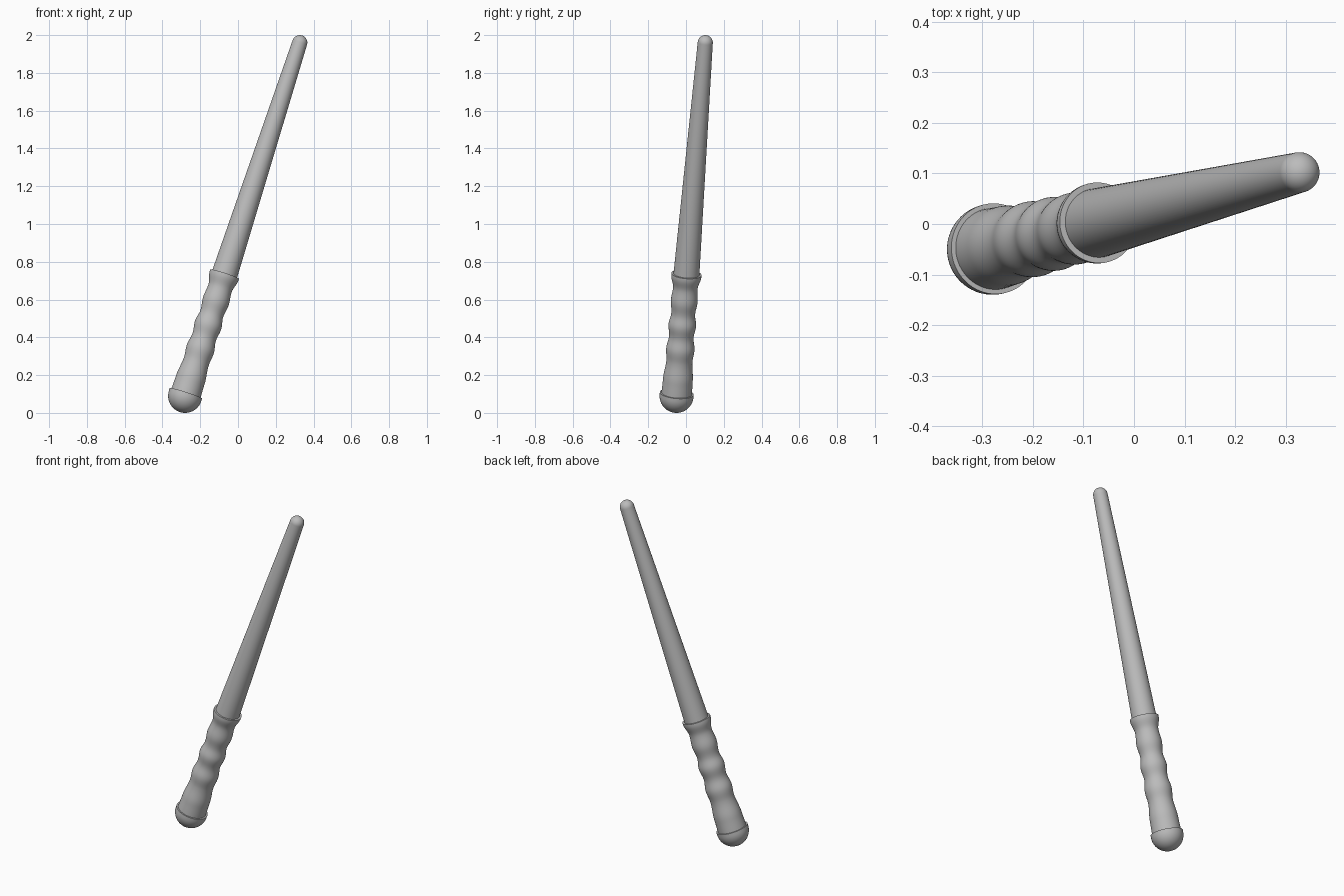
import bpy, bmesh, math
from mathutils import Vector

if "Cube" in bpy.data.objects:
    bpy.data.objects.remove(bpy.data.objects["Cube"])

ORIGIN = Vector((-0.28, -0.05, 0.09))   # centre of the pommel
TIP = Vector((0.327, 0.102, 1.96))      # centre of the rounded tip
AXIS = TIP - ORIGIN
LENGTH = AXIS.length
ROT = AXIS.to_track_quat('Z', 'Y')
SIDES = 64

grey = bpy.data.materials.new("plain grey")
grey.diffuse_color = (0.5, 0.5, 0.5, 1)
grey.use_nodes = True
grey.node_tree.nodes["Principled BSDF"].inputs["Base Color"].default_value = grey.diffuse_color


def lathe(name, profile):
    """Spin (radius, distance) points around the leaning axis."""
    bm = bmesh.new()
    rings = []
    for r, t in profile:
        if r < 1e-5:
            rings.append([bm.verts.new((0, 0, t))])
        else:
            rings.append([bm.verts.new((r * math.cos(2 * math.pi * i / SIDES),
                                        r * math.sin(2 * math.pi * i / SIDES), t))
                          for i in range(SIDES)])
    for a, b in zip(rings, rings[1:]):
        for i in range(SIDES):
            j = (i + 1) % SIDES
            if len(a) == 1:
                bm.faces.new((a[0], b[j], b[i]))
            elif len(b) == 1:
                bm.faces.new((a[i], a[j], b[0]))
            else:
                bm.faces.new((a[i], a[j], b[j], b[i]))
    bmesh.ops.recalc_face_normals(bm, faces=bm.faces)
    for v in bm.verts:
        v.co = ORIGIN + ROT @ v.co
    me = bpy.data.meshes.new(name)
    bm.to_mesh(me)
    bm.free()
    me.materials.append(grey)
    ob = bpy.data.objects.new(name, me)
    bpy.context.collection.objects.link(ob)
    bpy.ops.object.select_all(action='DESELECT')
    ob.select_set(True)
    bpy.context.view_layer.objects.active = ob
    bpy.ops.object.shade_smooth_by_angle(angle=math.radians(40))
    return ob


# pommel: half ball with a short straight rim and flat top
R = 0.09
ball = [(R * math.sin(a), -R * math.cos(a))
        for a in (math.pi / 2 * k / 16 for k in range(17))]
lathe("pommel", ball + [(R, 0.014), (0, 0.014)])

# grip: swelling finger ridges that flare into a collar
keys = [(0.0, 0.081), (0.09, 0.079), (0.195, 0.069), (0.26, 0.075), (0.33, 0.065),
        (0.395, 0.073), (0.46, 0.063), (0.53, 0.071), (0.60, 0.065), (0.672, 0.08)]
grip = [(0, 0.0), (keys[0][1], 0.0)]
for (t0, r0), (t1, r1) in zip(keys, keys[1:]):
    for k in range(1, 9):
        u = k / 8
        s = (1 - math.cos(math.pi * u)) / 2
        grip.append((r0 + (r1 - r0) * s, t0 + (t1 - t0) * u))
lathe("grip", grip + [(0.08, 0.68), (0, 0.68)])

# shaft: long taper with a rounded tip
E = 0.04
dome = [(E * math.cos(a), LENGTH + E * math.sin(a))
        for a in (math.pi / 2 * k / 12 for k in range(13))]
lathe("shaft", [(0, 0.66), (0.069, 0.66)] + dome[:-1] + [(0, LENGTH + E)])
